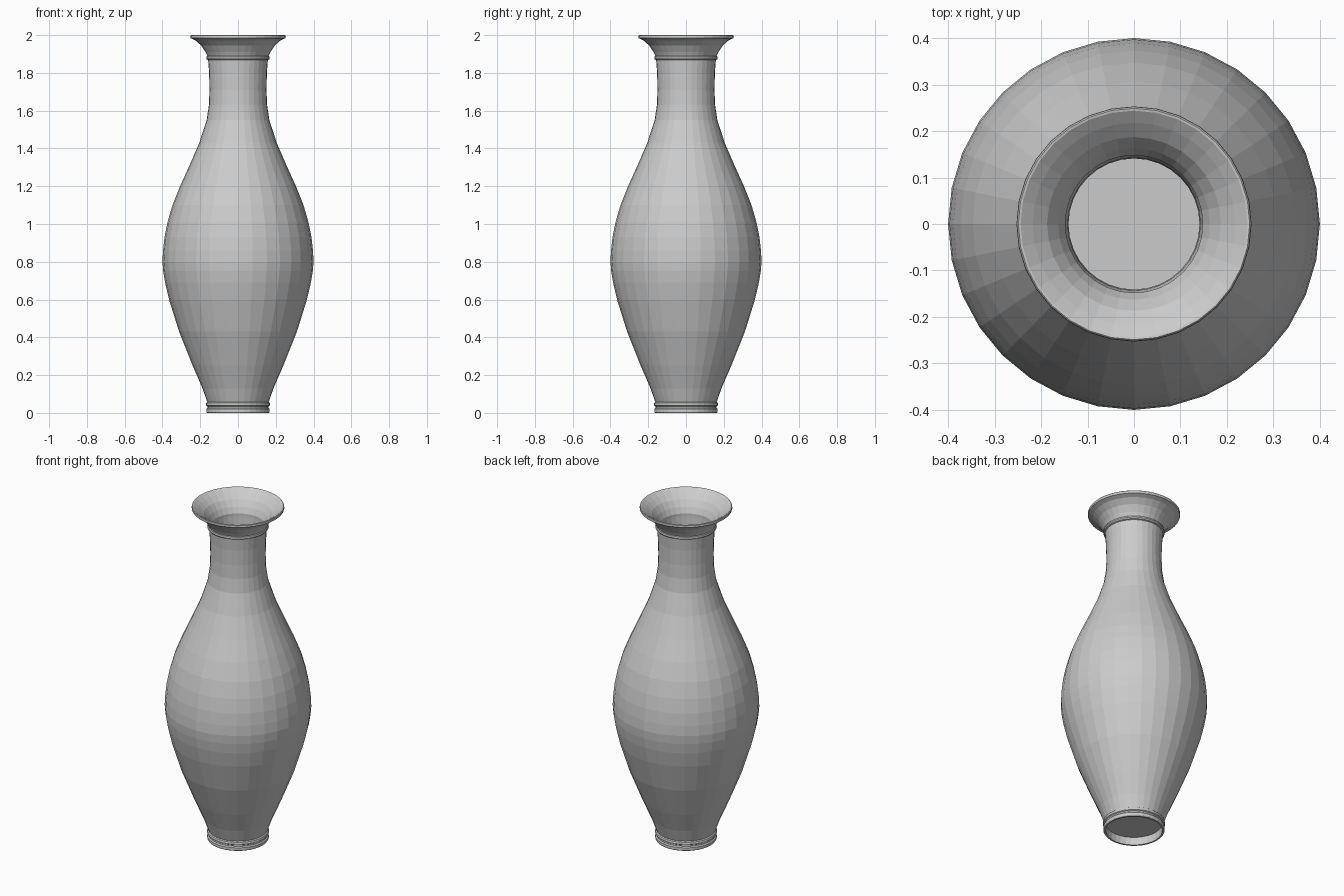
import bpy, bmesh, math

SIDES = 32
WALL = 0.01

# outer silhouette from foot to lip: (radius, height)
foot = [(0.164, 0.0), (0.168, 0.006), (0.168, 0.02), (0.162, 0.026), (0.162, 0.034),
        (0.168, 0.038), (0.170, 0.045), (0.168, 0.053), (0.162, 0.057)]
body = [(0.188, 0.13), (0.240, 0.25), (0.312, 0.43), (0.365, 0.60), (0.386, 0.69),
        (0.396, 0.75), (0.400, 0.80), (0.397, 0.86), (0.389, 0.93), (0.373, 1.01),
        (0.347, 1.10), (0.307, 1.20), (0.257, 1.31), (0.205, 1.43), (0.166, 1.55),
        (0.154, 1.63), (0.151, 1.71), (0.153, 1.80), (0.158, 1.868)]
collar = [(0.165, 1.871), (0.168, 1.878), (0.166, 1.887), (0.162, 1.890)]
flare = [(0.172, 1.91), (0.195, 1.945), (0.225, 1.972), (0.250, 1.983)]
lip = [(0.253, 1.99), (0.252, 1.997), (0.249, 2.0), (0.244, 1.999)]

# inner wall runs back down, then the floor and the recessed underside
inner_flare = [(0.218, 1.980), (0.187, 1.953), (0.163, 1.918), (0.148, 1.885)]
inner_body = [(r - WALL, z) for r, z in reversed(body)]
floor = [(0.152, 0.057), (0.0, 0.057)]
underside = [(0.0, 0.047), (0.154, 0.047), (0.154, 0.0)]


def lathe(name, profile, closed=True):
    bm = bmesh.new()
    rings = []
    for r, z in profile:
        if r == 0:
            rings.append([bm.verts.new((0, 0, z))] * SIDES)
        else:
            rings.append([bm.verts.new((r * math.cos(a), r * math.sin(a), z))
                          for a in (2 * math.pi * i / SIDES for i in range(SIDES))])
    pairs = list(zip(rings, rings[1:]))
    if closed:
        pairs.append((rings[-1], rings[0]))
    for lo, hi in pairs:
        for i in range(SIDES):
            j = (i + 1) % SIDES
            quad = list(dict.fromkeys((lo[i], lo[j], hi[j], hi[i])))
            if len(quad) > 2:
                bm.faces.new(quad)
    bmesh.ops.recalc_face_normals(bm, faces=bm.faces)
    mesh = bpy.data.meshes.new(name)
    bm.to_mesh(mesh)
    bm.free()
    obj = bpy.data.objects.new(name, mesh)
    bpy.context.collection.objects.link(obj)
    return obj


# hollow vase: outer shell, lip, inner shell and floor in two closed skins
lathe("vase_outer_and_inner_wall",
      foot + body + collar + flare + lip + inner_flare + inner_body + floor + underside)
